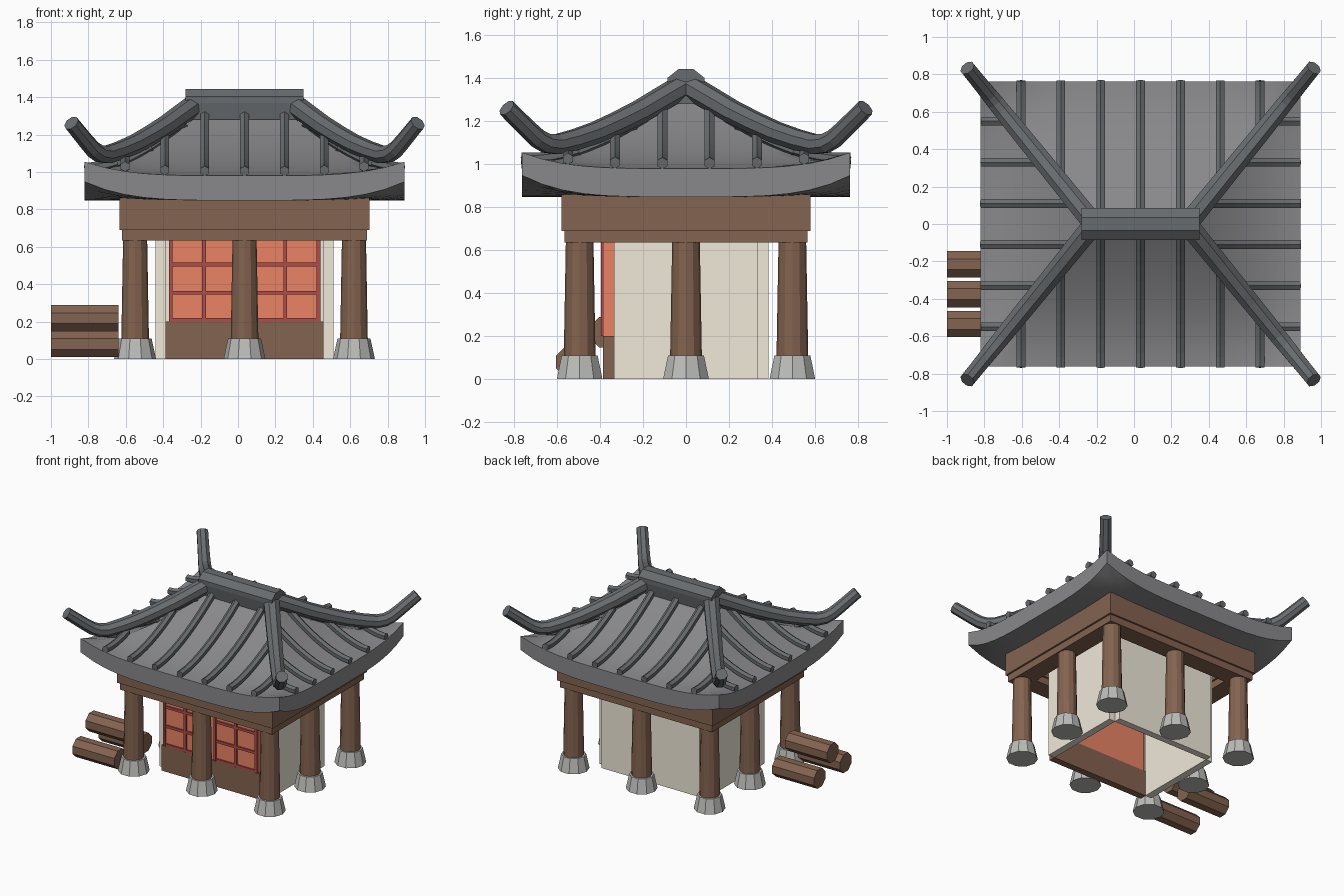
import bpy, bmesh
from math import pi, cos, sin
from mathutils import Vector

if "Cube" in bpy.data.objects:
    bpy.data.objects.remove(bpy.data.objects["Cube"])

CX = 0.035                       # pavilion centre in x
HX, HY, RX = 0.855, 0.763, 0.23  # eave half sizes, ridge half length


def mat(name, r, g, b):
    m = bpy.data.materials.new(name)
    m.diffuse_color = (r, g, b, 1)
    m.use_nodes = True
    m.node_tree.nodes["Principled BSDF"].inputs["Base Color"].default_value = m.diffuse_color
    return m


WOOD = mat("wood", 0.23, 0.125, 0.08)
CREAM = mat("plaster", 0.88, 0.82, 0.7)
ORANGE = mat("paper", 0.82, 0.23, 0.13)
RED = mat("lattice", 0.42, 0.075, 0.065)
TILE = mat("tile", 0.25, 0.25, 0.26)
DARK = mat("dark_tile", 0.14, 0.15, 0.16)
STONE = mat("stone", 0.5, 0.5, 0.48)


def finish(name, bm, m):
    bmesh.ops.recalc_face_normals(bm, faces=bm.faces)
    me = bpy.data.meshes.new(name)
    bm.to_mesh(me)
    bm.free()
    me.materials.append(m)
    ob = bpy.data.objects.new(name, me)
    bpy.context.collection.objects.link(ob)
    return ob


def loft(name, rings, m):
    bm = bmesh.new()
    vs = [[bm.verts.new(p) for p in r] for r in rings]
    n = len(vs[0])
    for a, b in zip(vs, vs[1:]):
        for i in range(n):
            bm.faces.new((a[i], a[(i + 1) % n], b[(i + 1) % n], b[i]))
    bm.faces.new(vs[0])
    bm.faces.new(vs[-1])
    return finish(name, bm, m)


def box(name, x0, x1, y0, y1, z0, z1, m):
    rect = [(x0, y0), (x1, y0), (x1, y1), (x0, y1)]
    return loft(name, [[(x + CX, y, z) for x, y in rect] for z in (z0, z1)], m)


def tube(name, path, r0, r1, n, m):
    """Sweep an n-sided tapering section along a path lying in a vertical plane."""
    pts = [Vector(p) for p in path]
    run = pts[-1] - pts[0]
    side = Vector((-run.y, run.x, 0)).normalized()
    rings = []
    for i, p in enumerate(pts):
        d = (pts[min(i + 1, len(pts) - 1)] - pts[max(i - 1, 0)]).normalized()
        up = side.cross(d)
        r = r0 + (r1 - r0) * i / (len(pts) - 1)
        rings.append([p + r * (cos(a) * side + sin(a) * up)
                      for a in [2 * pi * (k + 0.5) / n for k in range(n)]])
    return loft(name, rings, m)


def cone(name, x, y, z0, z1, r0, r1, n, m):
    return loft(name, [[(x + CX + r * cos(2 * pi * k / n), y + r * sin(2 * pi * k / n), z)
                        for k in range(n)] for z, r in ((z0, r0), (z1, r1))], m)


def rise(x, y, h):
    return h * abs(x / HX * y / HY) ** 4


def roof_z(x, y):
    t = min(1, max(abs(y) / HY, (abs(x) - RX) / (HX - RX), 0))
    return 0.98 + 0.34 * (1 - t) ** 1.65 + rise(x, y, 0.075)


# Curved hip roof slab: top rings run out to the eave, underside rings run back in
def ring(t, under):
    hx, hy, n, out = RX + (HX - RX) * t, HY * t, 16, []
    c = [(-hx, -hy), (hx, -hy), (hx, hy), (-hx, hy)]
    for i in range(4):
        (ax, ay), (bx, by) = c[i], c[(i + 1) % 4]
        for k in range(n):
            x, y = ax + (bx - ax) * k / n, ay + (by - ay) * k / n
            out.append((x + CX, y, 0.848 + rise(x, y, 0.1) if under else roof_z(x, y)))
    return out


ts = [0.02] + [i / 10 for i in range(1, 11)]
roof = loft("roof", [ring(t, False) for t in ts] + [ring(t, True) for t in (1, 0.9, 0.8, 0.65, 0.3)], TILE)
bpy.context.view_layer.objects.active = roof
roof.select_set(True)
bpy.ops.object.shade_smooth_by_angle(angle=pi / 6)
roof.select_set(False)

# Tile ribs on all four slopes
STEPS = 9
for s in (-1, 1):
    for i in range(-3, 4):
        x = i * 0.213
        t0 = max(0.08, (abs(x) - RX) / (HX - RX))
        q = [t0 + (1.005 - t0) * k / STEPS for k in range(STEPS + 1)]
        tube("front_back_rib", [(x + CX, s * HY * t, roof_z(x, HY * t) + 0.025) for t in q],
             0.027, 0.027, 6, DARK)
    for i in range(6):
        y = (i - 2.5) * 0.22
        t0 = abs(y) / HY
        q = [t0 + (1.0 - t0) * k / STEPS for k in range(STEPS + 1)]
        tube("side_rib", [(CX + s * (RX + (HX - RX) * t), y, roof_z(RX + (HX - RX) * t, y) + 0.025)
                          for t in q], 0.027, 0.027, 6, DARK)

# Hip ridges with upturned ends: (y, z) profile along each diagonal
HIP = [(0.0, 1.37), (0.1, 1.312), (0.214, 1.245), (0.32, 1.192), (0.42, 1.147), (0.52, 1.113),
       (0.6, 1.093), (0.65, 1.098), (0.69, 1.12), (0.735, 1.162), (0.835, 1.262)]
for sx in (-1, 1):
    for sy in (-1, 1):
        tube("hip_ridge", [(CX + sx * (0.25 + 0.81 * y), sy * y, z) for y, z in HIP],
             0.06, 0.043, 8, DARK)

# Main ridge
sec = [(-0.035, 1.443), (0.035, 1.443), (0.085, 1.403), (0.085, 1.37),
       (0.07, 1.28), (-0.07, 1.28), (-0.085, 1.37), (-0.085, 1.403)]
loft("main_ridge", [[(CX + x, y, z) for y, z in sec] for x in (-0.315, 0.315)], DARK)

# Beam frames resting on the columns
PX, PY = 0.585, 0.495
for name, w, z0, z1 in (("lower_beam", 0.07, 0.635, 0.69), ("upper_beam", 0.084, 0.69, 0.86)):
    for s in (-1, 1):
        box(name, -PX - w, PX + w, s * PY - w, s * PY + w, z0, z1, WOOD)
        box(name, s * PX - w, s * PX + w, -PY + w, PY - w, z0, z1, WOOD)

# Eight columns on stone bases
for i in (-1, 0, 1):
    for j in (-1, 0, 1):
        if i or j:
            cone("column", i * PX, j * PY, 0.1, 0.66, 0.074, 0.064, 12, WOOD)
            cone("column_base", i * PX, j * PY, 0, 0.11, 0.112, 0.088, 10, STONE)

# Room: plaster walls, wooden wainscot, window paper
box("back_wall", -0.422, 0.422, 0.333, 0.385, 0, 0.855, CREAM)
for s in (-1, 1):
    box("side_wall", *sorted((s * 0.42, s * 0.475)), -0.335, 0.335, 0, 0.855, CREAM)
box("wainscot", -0.422, 0.422, -0.387, -0.333, 0, 0.2, WOOD)
box("window_paper", -0.405, 0.405, -0.382, -0.335, 0.2, 0.855, ORANGE)

# Two lattice windows
for c in (-0.217, 0.217):
    for dx in (-0.178, 0, 0.178):
        box("lattice_upright", c + dx - 0.01, c + dx + 0.01, -0.395, -0.375, 0.2, 0.67, RED)
    for z in (0.21, 0.355, 0.505, 0.65):
        box("lattice_rail", c - 0.188, c + 0.188, -0.393, -0.375, z - 0.01, z + 0.01, RED)

# Log pile
for y, z in ((-0.215, 0.08), (-0.535, 0.08), (-0.375, 0.218)):
    tube("log", [(-1.0, y, z), (-0.64, y, z)], 0.076, 0.076, 8, WOOD)
